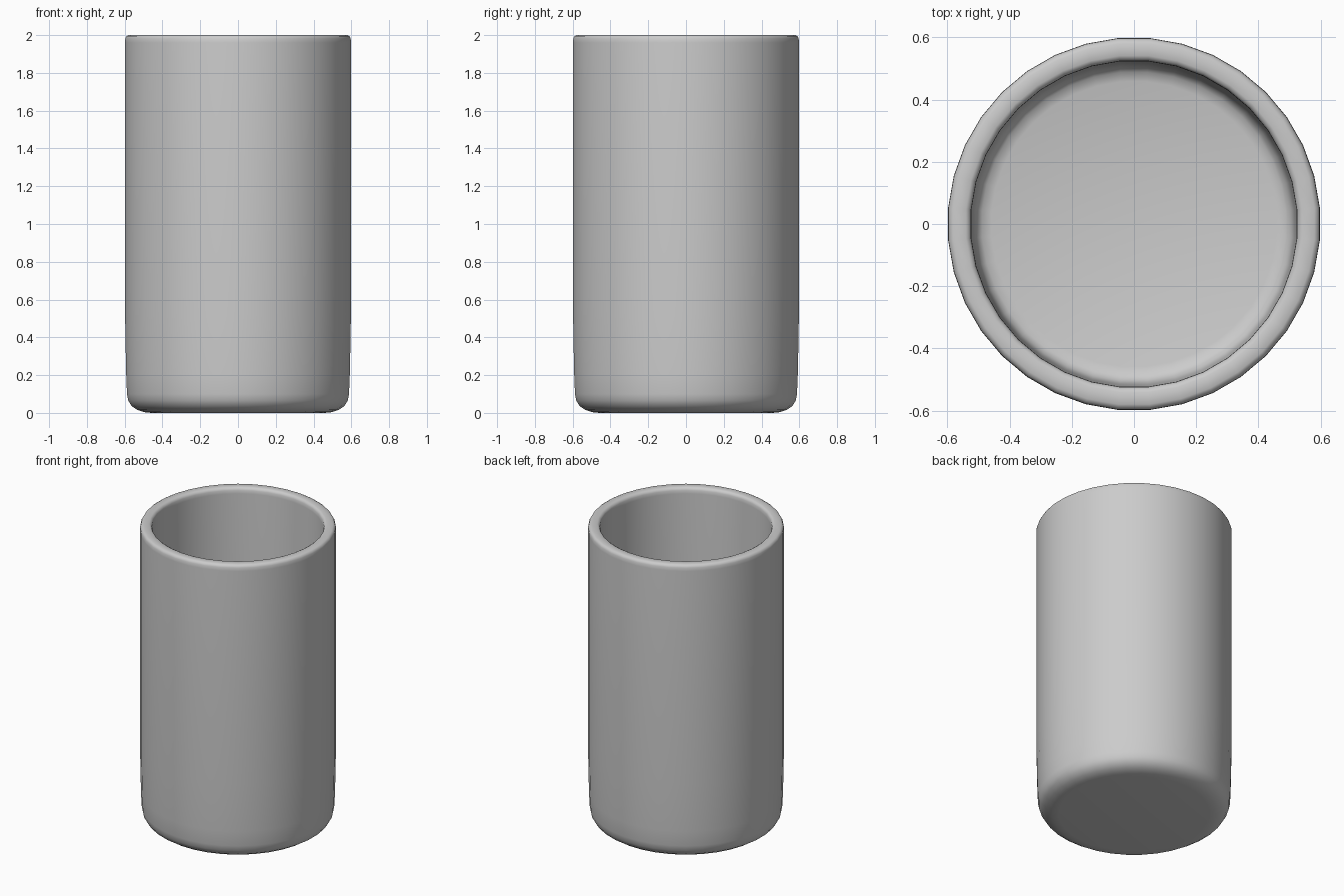
import bpy, bmesh, math

if "Cube" in bpy.data.objects:
    bpy.data.objects.remove(bpy.data.objects["Cube"])

SEG = 36
# cup cross-section (radius, height): underside, outer wall, lip, inner wall, inner floor
profile = [(0.46, 0.0), (0.50, 0.004), (0.535, 0.016), (0.565, 0.036), (0.583, 0.065),
           (0.59, 0.10), (0.594, 0.20), (0.597, 0.34), (0.60, 0.52), (0.60, 1.96),
           (0.599, 1.982), (0.593, 1.994), (0.582, 2.0), (0.543, 2.0),
           (0.532, 1.994), (0.526, 1.982), (0.525, 1.96), (0.525, 0.52),
           (0.522, 0.34), (0.519, 0.20), (0.515, 0.13), (0.506, 0.10), (0.49, 0.084), (0.46, 0.075)]

bm = bmesh.new()
rings = []
for r, z in profile:
    ring = []
    for i in range(SEG):
        a = math.radians(5) + 2 * math.pi * i / SEG
        ring.append(bm.verts.new((r * math.cos(a), r * math.sin(a), z)))
    rings.append(ring)

# walls between neighbouring rings
for lo, hi in zip(rings, rings[1:]):
    for i in range(SEG):
        j = (i + 1) % SEG
        bm.faces.new((lo[i], lo[j], hi[j], hi[i]))

# underside and inner floor
bm.faces.new(rings[0][::-1])
bm.faces.new(rings[-1])
for f in bm.faces:
    f.smooth = True

mesh = bpy.data.meshes.new("cup")
bm.to_mesh(mesh)
bm.free()
cup = bpy.data.objects.new("cup", mesh)
bpy.context.collection.objects.link(cup)
